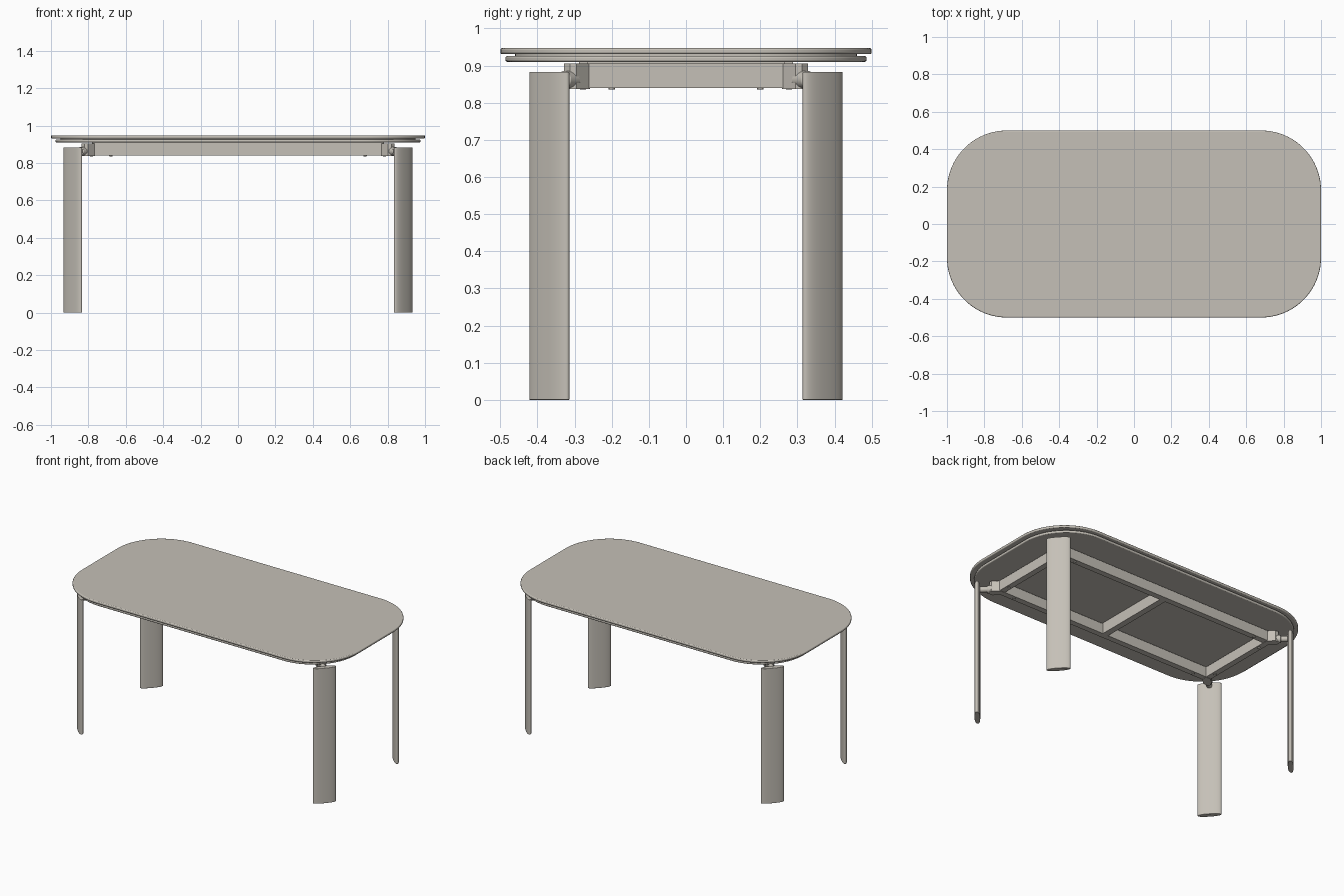
import bpy, bmesh, math
from mathutils import Matrix, Vector

if "Cube" in bpy.data.objects:
    bpy.data.objects.remove(bpy.data.objects["Cube"])

mat = bpy.data.materials.new("warm grey")
mat.diffuse_color = (0.56, 0.53, 0.475, 1)
mat.use_nodes = True
mat.node_tree.nodes["Principled BSDF"].inputs["Base Color"].default_value = mat.diffuse_color


def finish(name, bm, bevel=0.0, segments=3):
    bmesh.ops.recalc_face_normals(bm, faces=bm.faces)
    me = bpy.data.meshes.new(name)
    bm.to_mesh(me)
    bm.free()
    me.materials.append(mat)
    me.shade_smooth()
    me.set_sharp_from_angle(angle=math.radians(35))
    ob = bpy.data.objects.new(name, me)
    bpy.context.collection.objects.link(ob)
    if bevel:
        m = ob.modifiers.new("Bevel", 'BEVEL')
        m.width, m.segments, m.limit_method = bevel, segments, 'ANGLE'
        m.angle_limit = math.radians(40)
    return ob


def prism(name, pts, z0, z1, bevel=0.0):
    """Extrude a closed outline between two heights."""
    bm = bmesh.new()
    f = bm.faces.new([bm.verts.new((x, y, z0)) for x, y in pts])
    r = bmesh.ops.extrude_face_region(bm, geom=[f])
    for v in r["geom"]:
        if isinstance(v, bmesh.types.BMVert):
            v.co.z = z1
    return finish(name, bm, bevel)


def rounded_rect(hx, hy, r, n=20):
    pts = []
    for k, (sx, sy) in enumerate([(1, 1), (-1, 1), (-1, -1), (1, -1)]):
        for i in range(n + 1):
            a = math.pi / 2 * (k + i / n)
            pts.append((sx * (hx - r) + r * math.cos(a), sy * (hy - r) + r * math.sin(a)))
    return pts


def box(name, x0, x1, y0, y1, z0, z1, bevel=0.0):
    return prism(name, [(x0, y0), (x1, y0), (x1, y1), (x0, y1)], z0, z1, bevel)


def rod(name, a, b, r):
    a, b = Vector(a), Vector(b)
    d = b - a
    bm = bmesh.new()
    m = Matrix.Translation((a + b) / 2) @ d.to_track_quat('Z', 'Y').to_matrix().to_4x4()
    bmesh.ops.create_cone(bm, cap_ends=True, segments=24, radius1=r, radius2=r,
                          depth=d.length, matrix=m)
    return finish(name, bm, 0.003, 2)


# Table top: upper slab, recessed core, slightly smaller lower slab
prism("table_top", rounded_rect(1.0, 0.5, 0.32), 0.931, 0.947, 0.005)
prism("top_core", rounded_rect(0.95, 0.46, 0.29), 0.924, 0.932)
prism("lower_top", rounded_rect(0.975, 0.486, 0.31), 0.910, 0.926, 0.005)

# Under-frame rails, cross bar and thin spacer pads
Z0, Z1 = 0.839, 0.905
for s, side in ((-1, "front"), (1, "back")):
    ys = sorted((s * 0.258, s * 0.296))
    box(side + "_rail", -0.8, 0.8, *ys, Z0, Z1)
    ys = sorted((s * 0.264, s * 0.288))
    box(side + "_spacer", -0.78, 0.78, *ys, Z1 - 0.002, 0.912)
for s, side in ((-1, "left"), (1, "right")):
    xs = sorted((s * 0.765, s * 0.803))
    box(side + "_rail", *xs, -0.27, 0.27, Z0, Z1)
box("cross_bar", -0.02, 0.02, -0.27, 0.27, Z0, 0.911)

# Four corners: bracket, joint, rod, bolt plates and blade-shaped leg
for sx in (-1, 1):
    for sy in (-1, 1):
        tag = ("left" if sx < 0 else "right") + ("_front" if sy < 0 else "_back")
        corner = [(0.765, 0.258), (0.80, 0.258), (0.838, 0.295),
                  (0.838, 0.312), (0.822, 0.328), (0.802, 0.328), (0.765, 0.293)]
        prism(tag + "_bracket", [(sx * x, sy * y) for x, y in corner], Z0 - 0.002, Z1)
        rod(tag + "_joint", (sx * 0.812, sy * 0.301, 0.862),
            (sx * 0.842, sy * 0.329, 0.862), 0.024)
        rod(tag + "_rod", (sx * 0.82, sy * 0.308, 0.862),
            (sx * 0.88, sy * 0.365, 0.862), 0.017)
        rod(tag + "_long_rail_bolt", (sx * 0.68, sy * 0.277, 0.835),
            (sx * 0.68, sy * 0.277, 0.845), 0.009)
        rod(tag + "_end_rail_bolt", (sx * 0.784, sy * 0.2, 0.835),
            (sx * 0.784, sy * 0.2, 0.845), 0.009)
        # leg outline: flattened oval set across the corner diagonal
        ang = math.radians(48)
        ca, sa = math.cos(ang), math.sin(ang)
        pts = []
        for i in range(48):
            t = 2 * math.pi * i / 48
            c, s = math.cos(t), math.sin(t)
            u = 0.070 * math.copysign(abs(c) ** 0.9, c)
            v = 0.017 * math.copysign(abs(s) ** 0.9, s)
            pts.append((sx * (0.883 + u * ca + v * sa), sy * (0.368 - u * sa + v * ca)))
        prism(tag + "_leg", pts, 0.0, 0.883, 0.002)
